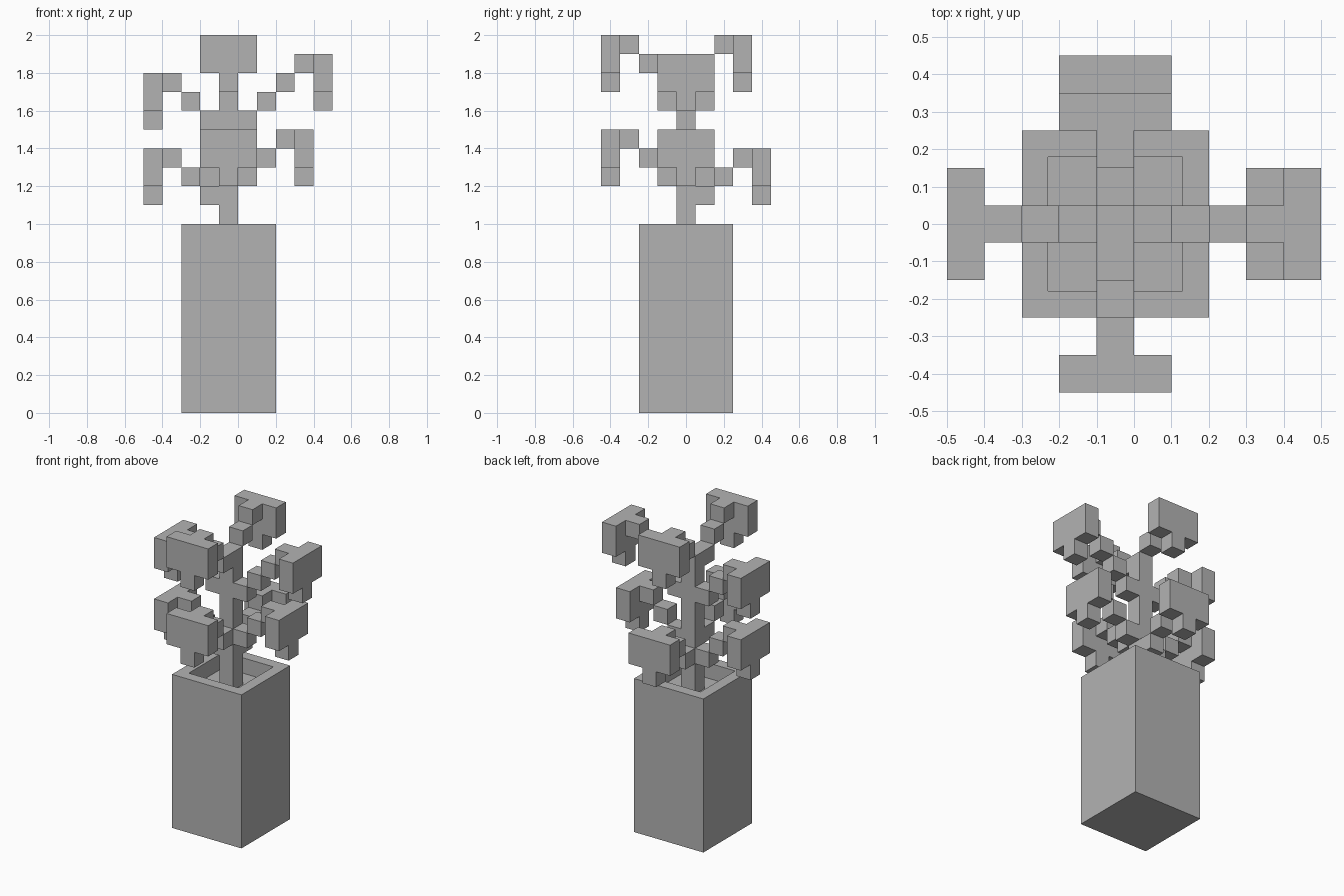
import bpy, bmesh
from math import radians
from mathutils import Matrix, Vector

U = 0.1                                   # one block
AXIS = Vector((-U / 2, 0, 0))             # the stem's centre line

if "Cube" in bpy.data.objects:
    bpy.data.objects.remove(bpy.data.objects["Cube"], do_unlink=True)

grey = bpy.data.materials.new("plain grey")
grey.use_nodes = True
grey.diffuse_color = (0.45, 0.45, 0.45, 1)
grey.node_tree.nodes["Principled BSDF"].inputs["Base Color"].default_value = grey.diffuse_color


def finish(bm, name, angle=0):
    """Turn the mesh about the stem and place it as an object."""
    bmesh.ops.recalc_face_normals(bm, faces=bm.faces)
    mesh = bpy.data.meshes.new(name)
    bm.to_mesh(mesh)
    bm.free()
    mesh.materials.append(grey)
    obj = bpy.data.objects.new(name, mesh)
    obj.location = AXIS
    obj.rotation_euler.z = radians(angle)
    bpy.context.collection.objects.link(obj)


def add_box(bm, centre, size):
    matrix = Matrix.Translation(centre) @ Matrix.Diagonal((*size, 1))
    return bmesh.ops.create_cube(bm, size=1, matrix=matrix)


# Square vase with a shallow recess in the top
bm = bmesh.new()
add_box(bm, (0, 0, 0.5), (0.5, 0.5, 1))
bm.faces.ensure_lookup_table()
top = max(bm.faces, key=lambda f: f.calc_center_median().z)
bmesh.ops.inset_region(bm, faces=[top], thickness=U)
inner = bmesh.ops.extrude_discrete_faces(bm, faces=[top])["faces"][0]
bmesh.ops.translate(bm, verts=inner.verts, vec=(0, 0, -U))
finish(bm, "vase")

# Upright stem
bm = bmesh.new()
add_box(bm, (0, 0, 1.35), (U, U, 0.9))
finish(bm, "stem")


def branch(name, angle, base, steps):
    """Stepped twig rising outward along +x, then a drooping T-shaped bloom."""
    bm = bmesh.new()
    for i in range(steps):
        add_box(bm, (U * (i + 1), 0, base + U * (i + 0.5)), (U, U, U))
    finish(bm, name + "_twig", angle)

    bm = bmesh.new()
    tip = base + U * steps
    half = [(0.5, -3), (0.5, -2), (1.5, -2), (1.5, 0)]
    outline = half + [(-y, z) for y, z in reversed(half)]
    x = U * (steps + 0.5)
    face = bm.faces.new([bm.verts.new((x, y * U, tip + z * U)) for y, z in outline])
    new = bmesh.ops.extrude_face_region(bm, geom=[face])["geom"]
    moved = [v for v in new if isinstance(v, bmesh.types.BMVert)]
    bmesh.ops.translate(bm, verts=moved, vec=(U, 0, 0))
    finish(bm, name + "_bloom", angle)


# Name, direction, height of the first block, number of blocks
for spec in (
    ("upper_left", 0, 1.5, 4),
    ("lower_left", 0, 1.2, 3),
    ("upper_back", 90, 1.8, 2),
    ("lower_back", 90, 1.1, 3),
    ("upper_right", 180, 1.5, 3),
    ("lower_right", 180, 1.1, 3),
    ("upper_front", 270, 1.7, 3),
    ("lower_front", 270, 1.2, 3),
):
    branch(*spec)
